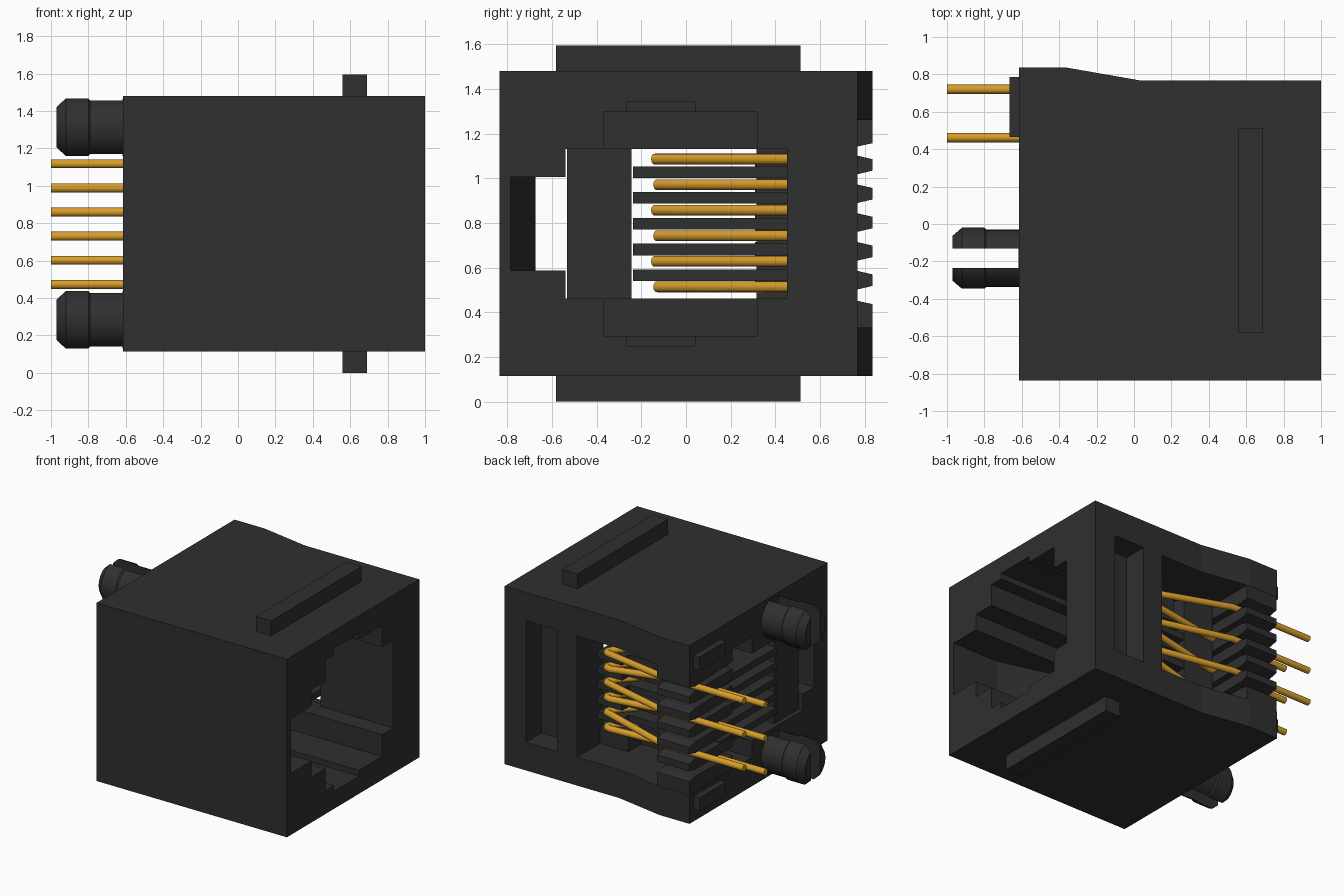
import bpy, bmesh, math
from mathutils import Vector

cube = bpy.data.objects.get("Cube")
if cube:
    bpy.data.objects.remove(cube, do_unlink=True)


def material(name, rgb):
    m = bpy.data.materials.new(name)
    m.use_nodes = True
    m.diffuse_color = (*rgb, 1)
    bsdf = next(n for n in m.node_tree.nodes if n.type == 'BSDF_PRINCIPLED')
    bsdf.inputs["Base Color"].default_value = (*rgb, 1)
    bsdf.inputs["Roughness"].default_value = 0.6
    return m


BLACK = material("black plastic", (0.029, 0.029, 0.029))
GOLD = material("gold metal", (0.68, 0.34, 0.025))
MID = 0.797


def finish(name, bm, mat):
    bmesh.ops.recalc_face_normals(bm, faces=bm.faces)
    me = bpy.data.meshes.new(name)
    bm.to_mesh(me)
    bm.free()
    ob = bpy.data.objects.new(name, me)
    bpy.context.collection.objects.link(ob)
    me.materials.append(mat)
    return ob


def select(ob):
    bpy.ops.object.select_all(action='DESELECT')
    ob.select_set(True)
    bpy.context.view_layer.objects.active = ob


def prism(name, pts, axis, lo, hi):
    """Extrude an outline along z (points are x, y) or along x (points are y, z)."""
    bm = bmesh.new()
    place = (lambda p, t: (p[0], p[1], t)) if axis == 'z' else (lambda p, t: (t, p[0], p[1]))
    face = bm.faces.new([bm.verts.new(place(p, lo)) for p in pts])
    ext = bmesh.ops.extrude_face_region(bm, geom=[face])
    move = Vector(place((0, 0), hi - lo))
    bmesh.ops.translate(bm, vec=move, verts=[g for g in ext['geom'] if isinstance(g, bmesh.types.BMVert)])
    return finish(name, bm, BLACK)


def box(name, x, y, z):
    return prism(name, [(x[0], y[0]), (x[1], y[0]), (x[1], y[1]), (x[0], y[1])], 'z', *z)


def cut(ob, cutter):
    cutter.hide_render = True
    mod = ob.modifiers.new("cut", 'BOOLEAN')
    mod.operation = 'DIFFERENCE'
    mod.solver = 'EXACT'
    mod.object = cutter
    select(ob)
    bpy.ops.object.modifier_apply(modifier=mod.name)
    bpy.data.objects.remove(cutter, do_unlink=True)


def mirrored(half):
    return (MID - half, MID + half)


# Housing with the raised rear edge
housing = prism("housing", [(-0.615, -0.836), (1, -0.836), (1, 0.768), (0.03, 0.768),
                            (-0.36, 0.836), (-0.615, 0.836)], 'z', 0.115, 1.48)

# Plug opening, stepped side channels and latch slot
cut(housing, box("plug_cut", (-0.8, 1.1), (-0.54, 0.452), mirrored(0.335)))
cut(housing, box("channel_cut", (0.2, 1.1), (-0.37, 0.317), mirrored(0.503)))
cut(housing, box("deep_channel_cut", (0.22, 1.1), (-0.265, 0.04), mirrored(0.548)))
cut(housing, prism("latch_cut", [(1.1, -0.785), (0.6, -0.785), (0.2, -0.675), (-0.8, -0.675),
                                 (-0.8, -0.5), (1.1, -0.5)], 'z', *mirrored(0.21)))

# Rear pocket and small window in the contact side
cut(housing, box("pocket_cut", (-0.8, 0.385), (0.335, 0.95), mirrored(0.464)))
cut(housing, box("rear_cut", (-0.81, -0.12), (0.08, 0.6), mirrored(0.462)))
cut(housing, box("window_cut", (0.555, 0.82), (0.58, 0.95), mirrored(0.466)))

# Mounting rails
for name, z in (("bottom_rail", (0, 0.12)), ("top_rail", (1.475, 1.594))):
    box(name, (0.56, 0.69), (-0.583, 0.513), z)

# Contact carrier: stop block, rear bar, divider ribs, flanges, rear comb
box("stop_block", (-0.58, -0.2), (-0.532, -0.245), mirrored(0.337))
box("carrier_bar", (-0.34, -0.08), (0.315, 0.455), mirrored(0.45))
for i in range(5):
    k = i - 2
    zr = MID + k * 0.1155
    prism("divider_rib", [(-0.6, -0.238), (0.38, -0.238), (0.38, 0.53), (0.17, 0.53),
                          (0.17, 0.45), (-0.6, 0.45)], 'z', zr - 0.026, zr + 0.026)
    zt = MID + 0.005 + k * 0.129
    prism("comb_tooth", [(0.31, zt - 0.042), (0.765, zt - 0.042), (0.834, zt - 0.026),
                         (0.834, zt + 0.026), (0.765, zt + 0.042), (0.31, zt + 0.042)],
          'x', -0.612, -0.34)
for s in (-1, 1):
    prism("comb_end", [(0.31, MID + s * 0.36), (0.765, MID + s * 0.345), (0.834, MID + s * 0.36),
                       (0.834, MID + s * 0.47), (0.31, MID + s * 0.47)], 'x', -0.612, -0.34)
    zc = MID + s * 0.54
    box("rear_lip", (-0.665, -0.6), (0.465, 0.785), (zc - 0.05, zc + 0.05))
    zf = MID + s * 0.402
    box("carrier_flange", (0.145, 0.39), (0.32, 0.49), (zf - 0.068, zf + 0.068))

# Spring contacts with alternating pin rows
for i in range(6):
    k = 2.5 - i
    zp = MID - 0.002 + k * 0.129
    zc = MID + 0.003 + k * 0.1145
    row = 0.72 if i % 2 == 0 else 0.462
    path = [(-1, row, zp), (-0.3, row, zp), (0.24, 0.575, zc), (0.275, 0.565, zc),
            (0.285, 0.545, zc), (0.27, 0.515, zc), (-0.32, -0.13 - 0.01 * (i % 2 == 0), zc)]
    cu = bpy.data.curves.new("spring_contact", 'CURVE')
    cu.dimensions = '3D'
    cu.bevel_depth = 0.025
    cu.bevel_resolution = 3
    cu.use_fill_caps = True
    sp = cu.splines.new('POLY')
    sp.points.add(len(path) - 1)
    for p, co in zip(sp.points, path):
        p.co = (*co, 1)
    ob = bpy.data.objects.new("spring_contact", cu)
    bpy.context.collection.objects.link(ob)
    cu.materials.append(GOLD)
    select(ob)
    bpy.ops.object.convert(target='MESH')
    bpy.ops.object.shade_smooth_by_angle(angle=math.radians(50))

# Split mounting pegs
PEG = [(-0.97, 0.12), (-0.92, 0.163), (-0.8, 0.163), (-0.79, 0.153), (-0.6, 0.153)]
SIDES = 32
for name, zc in (("lower_peg", 0.283), ("upper_peg", 1.313)):
    bm = bmesh.new()
    rings = []
    for x, r in PEG:
        rings.append([bm.verts.new((x, -0.183 + r * math.cos(a), zc + r * math.sin(a)))
                      for a in (math.tau * j / SIDES for j in range(SIDES))])
    for a, b in zip(rings, rings[1:]):
        for j in range(SIDES):
            n = (j + 1) % SIDES
            bm.faces.new((a[j], a[n], b[n], b[j]))
    bm.faces.new(rings[0])
    bm.faces.new(rings[-1])
    peg = finish(name, bm, BLACK)
    cut(peg, box("peg_slot_cut", (-1.1, -0.618), (-0.235, -0.131), (zc - 0.3, zc + 0.3)))
    select(peg)
    bpy.ops.object.shade_smooth_by_angle(angle=math.radians(25))
